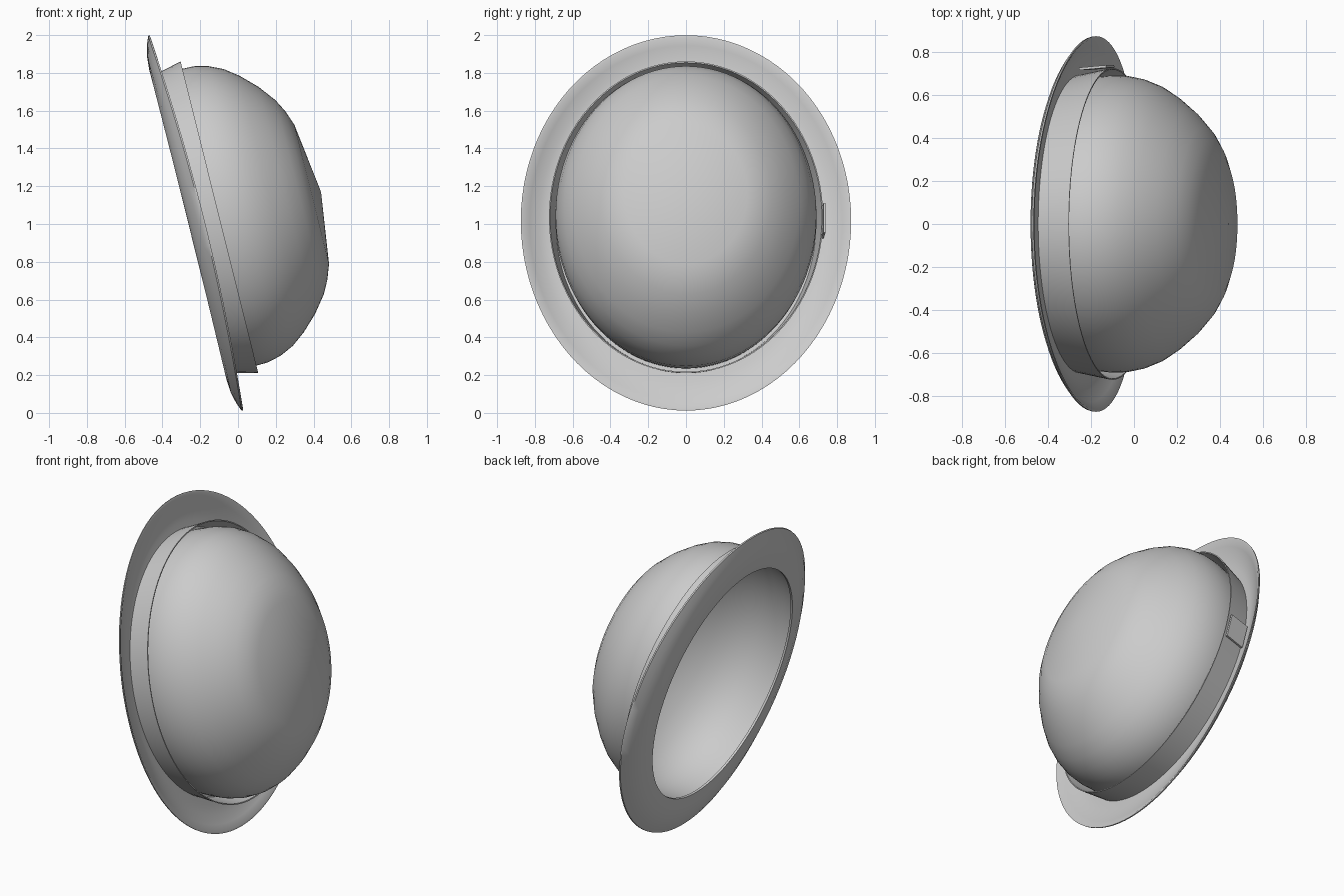
import bpy, bmesh, math
from mathutils import Matrix

if "Cube" in bpy.data.objects:
    bpy.data.objects.remove(bpy.data.objects["Cube"])

SEG = 96
RATIO = 0.854          # hat is narrower across y
felt = bpy.data.materials.new("light_grey_felt")
felt.diffuse_color = (0.6, 0.6, 0.6, 1)
felt.use_nodes = True
felt.node_tree.nodes["Principled BSDF"].inputs["Base Color"].default_value = felt.diffuse_color

# hat space: x = down the brim, z = crown axis; tipped on its side
PLACE = Matrix.Translation((-0.203, 0, 1.01)) @ Matrix.Rotation(math.radians(76), 4, 'Y')


def finish(name, bm, angle):
    bmesh.ops.recalc_face_normals(bm, faces=bm.faces)
    bm.transform(PLACE)
    me = bpy.data.meshes.new(name)
    bm.to_mesh(me)
    bm.free()
    me.materials.append(felt)
    ob = bpy.data.objects.new(name, me)
    bpy.context.collection.objects.link(ob)
    bpy.ops.object.select_all(action='DESELECT')
    ob.select_set(True)
    bpy.context.view_layer.objects.active = ob
    bpy.ops.object.shade_smooth_by_angle(angle=math.radians(angle))
    return ob


def lathe(name, profile, closed=False, curl=0.0, angle=40):
    """Elliptical lathe of (radius, height); curl lifts the outer sides."""
    bm = bmesh.new()
    rings = []
    for r, h in profile:
        if r == 0:
            rings.append([bm.verts.new((0, 0, h))] * SEG)
            continue
        ring = []
        for i in range(SEG):
            a = 2 * math.pi * i / SEG
            lift = curl * math.sin(a) ** 2 * max(0, (r - 0.80) / 0.224) ** 1.5
            ring.append(bm.verts.new((r * math.cos(a), r * RATIO * math.sin(a), h + lift)))
        rings.append(ring)
    pairs = list(zip(rings, rings[1:]))
    if closed:
        pairs.append((rings[-1], rings[0]))
    for a, b in pairs:
        for i in range(SEG):
            j = (i + 1) % SEG
            vs = list(dict.fromkeys((a[i], a[j], b[j], b[i])))
            bm.faces.new(vs)
    return finish(name, bm, angle)


# domed crown, open underneath
lathe("crown", [(0.785, -0.055), (0.80, 0.02), (0.81, 0.10), (0.808, 0.17), (0.79, 0.245),
                (0.755, 0.32), (0.70, 0.393), (0.62, 0.475), (0.53, 0.545),
                (0.46, 0.582), (0.38, 0.611), (0, 0.662)], angle=60)

# brim with curled edge
lathe("brim", [(0.775, -0.06), (0.85, -0.064), (0.92, -0.058), (0.98, -0.043), (1.022, -0.026),
               (1.024, -0.018), (1.012, -0.016), (0.97, -0.03), (0.91, -0.044),
               (0.85, -0.05), (0.775, -0.046)], closed=True, curl=0.045)

# flared ribbon band standing slightly off the crown
lathe("hat_band", [(0.812, -0.05), (0.850, 0.108), (0.843, 0.108), (0.805, -0.05)], closed=True)

# small flat ribbon tab on the +y side
bm = bmesh.new()
bmesh.ops.create_cube(bm, size=1)
bm.transform(Matrix.Translation((0, 0.728, 0.03)) @ Matrix.Rotation(math.radians(-5), 4, 'X')
             @ Matrix.Diagonal((0.16, 0.012, 0.13, 1)))
finish("ribbon_tab", bm, 30)
